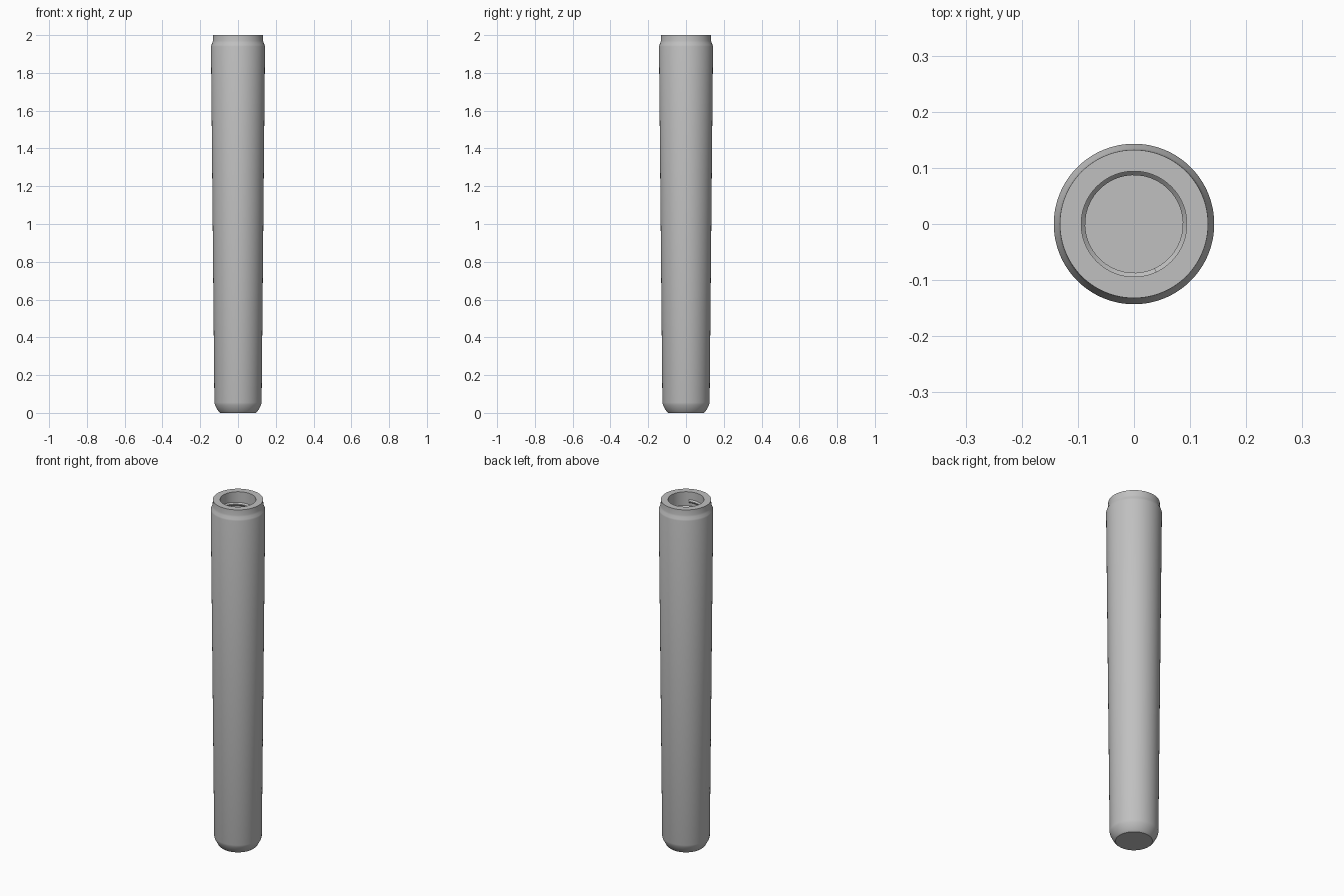
import bpy
import bmesh
import math
from mathutils import Matrix

SEGMENTS = 96
BORE_RADIUS = 0.094
BORE_FLOOR = 1.5

cube = bpy.data.objects.get("Cube")
if cube:
    bpy.data.objects.remove(cube, do_unlink=True)

steel = bpy.data.materials.new("plain grey steel")
steel.use_nodes = True
grey = (0.53, 0.53, 0.53, 1)
steel.diffuse_color = grey
steel.node_tree.nodes["Principled BSDF"].inputs["Base Color"].default_value = grey


def finish(name, bm):
    """Turn a bmesh into a named, smooth-shaded object."""
    bmesh.ops.remove_doubles(bm, verts=bm.verts, dist=0.00005)
    bmesh.ops.recalc_face_normals(bm, faces=bm.faces)
    mesh = bpy.data.meshes.new(name)
    bm.to_mesh(mesh)
    bm.free()
    mesh.materials.append(steel)
    obj = bpy.data.objects.new(name, mesh)
    bpy.context.collection.objects.link(obj)
    bpy.ops.object.select_all(action="DESELECT")
    obj.select_set(True)
    bpy.context.view_layer.objects.active = obj
    bpy.ops.object.shade_smooth_by_angle(angle=math.radians(25))
    return obj


# Tapered pin: rounded foot, long shaft, filleted neck and blind bore
profile = [
    (0, 0), (0.095, 0), (0.104, 0.008), (0.122, 0.042), (0.125, 0.055),
    (0.143, 1.94), (0.141, 1.948), (0.135, 1.96), (0.133, 1.97), (0.132, 2),
    (BORE_RADIUS, 2), (BORE_RADIUS, BORE_FLOOR), (0, BORE_FLOOR),
]
bm = bmesh.new()
verts = [bm.verts.new((r, 0, z)) for r, z in profile]
edges = [bm.edges.new(pair) for pair in zip(verts, verts[1:])]
bmesh.ops.spin(bm, geom=verts + edges, cent=(0, 0, 0), axis=(0, 0, 1),
               angle=math.tau, steps=SEGMENTS)
finish("tapered_pin", bm)

# Helical thread ridge on the bore wall, starting below the rim
PITCH = 0.036
TURNS = 11
STEPS = 48 * TURNS
section = [(0.0955, 0), (0.087, 0.009), (0.087, 0.013), (0.0955, 0.022)]
bm = bmesh.new()
verts = [bm.verts.new((r, 0, z + 1.935)) for r, z in section]
face = bm.faces.new(verts)
bmesh.ops.rotate(bm, verts=verts, cent=(0, 0, 0),
                 matrix=Matrix.Rotation(math.radians(-65), 3, "Z"))
bmesh.ops.spin(bm, geom=[face], cent=(0, 0, 0), axis=(0, 0, 1),
               dvec=(0, 0, -PITCH * TURNS / STEPS),
               angle=-math.tau * TURNS, steps=STEPS)
finish("bore_thread", bm)
